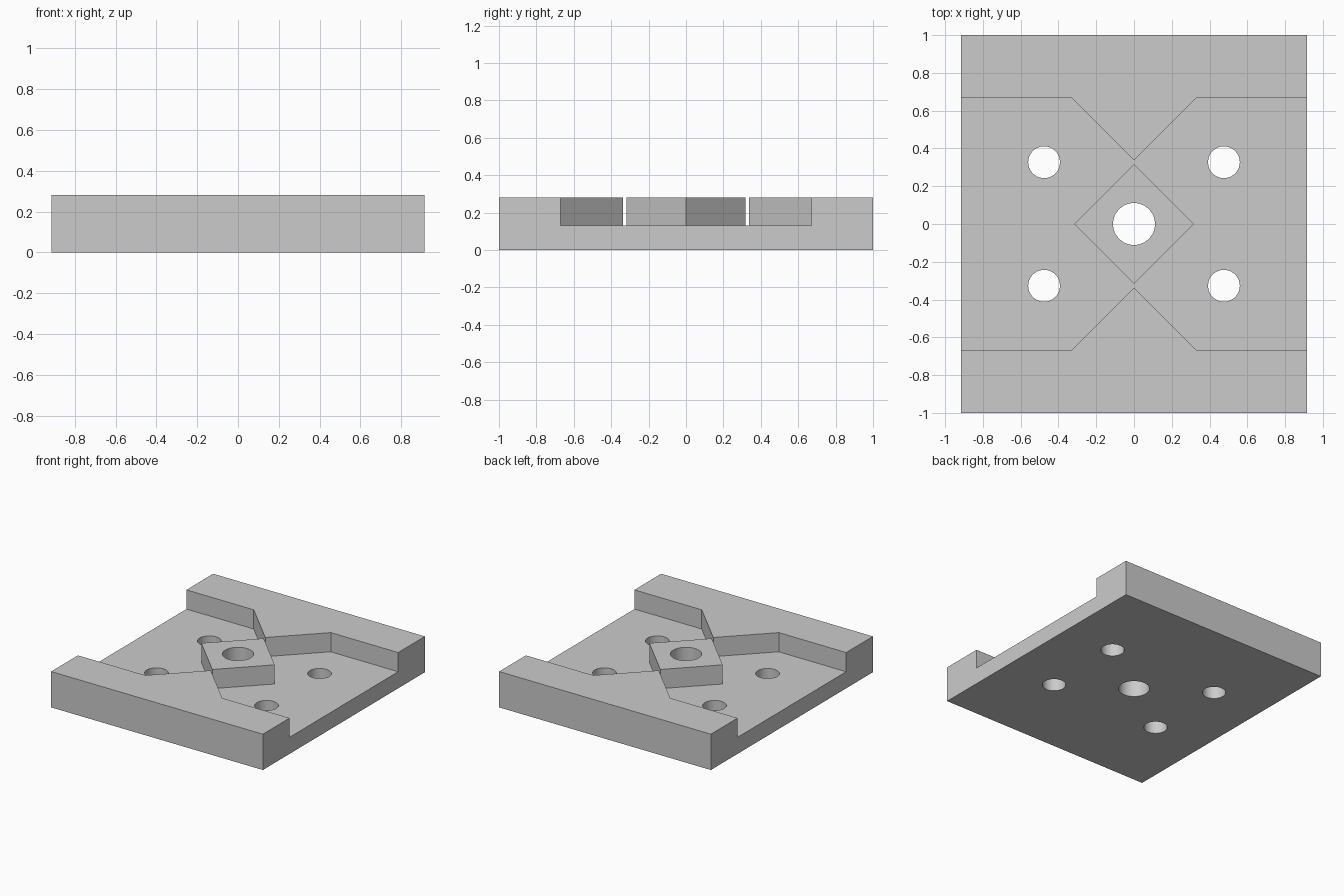
import bpy, bmesh

default = bpy.data.objects.get("Cube")
if default:
    bpy.data.objects.remove(default, do_unlink=True)

# Main dimensions
HALF_X, HALF_Y, HEIGHT, FLOOR = 0.915, 1.0, 0.28, 0.13
RAIL_Y, TIP_Y, BOSS = 0.67, 0.337, 0.317
OVER = 0.1

grey = bpy.data.materials.new("plain grey")
grey.use_nodes = True
grey.diffuse_color = (0.6, 0.6, 0.6, 1)
grey.node_tree.nodes["Principled BSDF"].inputs["Base Color"].default_value = grey.diffuse_color


def prism(name, outline, z0, z1):
    """Extrude a flat outline between two heights."""
    bm = bmesh.new()
    face = bm.faces.new([bm.verts.new((x, y, z0)) for x, y in outline])
    top = bmesh.ops.extrude_face_region(bm, geom=[face])["geom"]
    bmesh.ops.translate(bm, vec=(0, 0, z1 - z0),
                        verts=[v for v in top if isinstance(v, bmesh.types.BMVert)])
    bmesh.ops.recalc_face_normals(bm, faces=bm.faces)
    mesh = bpy.data.meshes.new(name)
    bm.to_mesh(mesh)
    bm.free()
    mesh.materials.append(grey)
    obj = bpy.data.objects.new(name, mesh)
    bpy.context.collection.objects.link(obj)
    return obj


def cut(target, cutter):
    """Subtract the cutter and remove it."""
    mod = target.modifiers.new("cut", "BOOLEAN")
    mod.operation, mod.solver, mod.object = "DIFFERENCE", "EXACT", cutter
    bpy.context.view_layer.objects.active = target
    bpy.ops.object.modifier_apply(modifier=mod.name)
    bpy.data.objects.remove(cutter, do_unlink=True)


# Solid block
plate = prism("mounting_plate", [(-HALF_X, -HALF_Y), (HALF_X, -HALF_Y),
                                 (HALF_X, HALF_Y), (-HALF_X, HALF_Y)], 0, HEIGHT)

# Channel between the rails, with pointed rail tips and a diamond boss left standing
end, corner = HALF_X + OVER, RAIL_Y - TIP_Y
upper = [(end, RAIL_Y), (corner, RAIL_Y), (0, TIP_Y), (-corner, RAIL_Y), (-end, RAIL_Y)]
channel = prism("channel_cutter", upper + [(-x, -y) for x, y in upper], FLOOR, HEIGHT + OVER)
boss = prism("boss_keeper", [(BOSS, 0), (0, BOSS), (-BOSS, 0), (0, -BOSS)],
             FLOOR - OVER, HEIGHT + 2 * OVER)
cut(channel, boss)
cut(plate, channel)

# Centre hole and four fixing holes
holes = [(0, 0, 0.111)] + [(sx * 0.476, sy * 0.327, 0.084) for sx in (-1, 1) for sy in (-1, 1)]
for x, y, radius in holes:
    bpy.ops.mesh.primitive_cylinder_add(vertices=64, radius=radius, depth=1, location=(x, y, 0))
    drill = bpy.context.object
    drill.data.materials.append(grey)
    cut(plate, drill)

# Smooth hole walls, sharp edges elsewhere
bpy.ops.object.select_all(action="DESELECT")
plate.select_set(True)
bpy.context.view_layer.objects.active = plate
bpy.ops.object.shade_smooth_by_angle()
